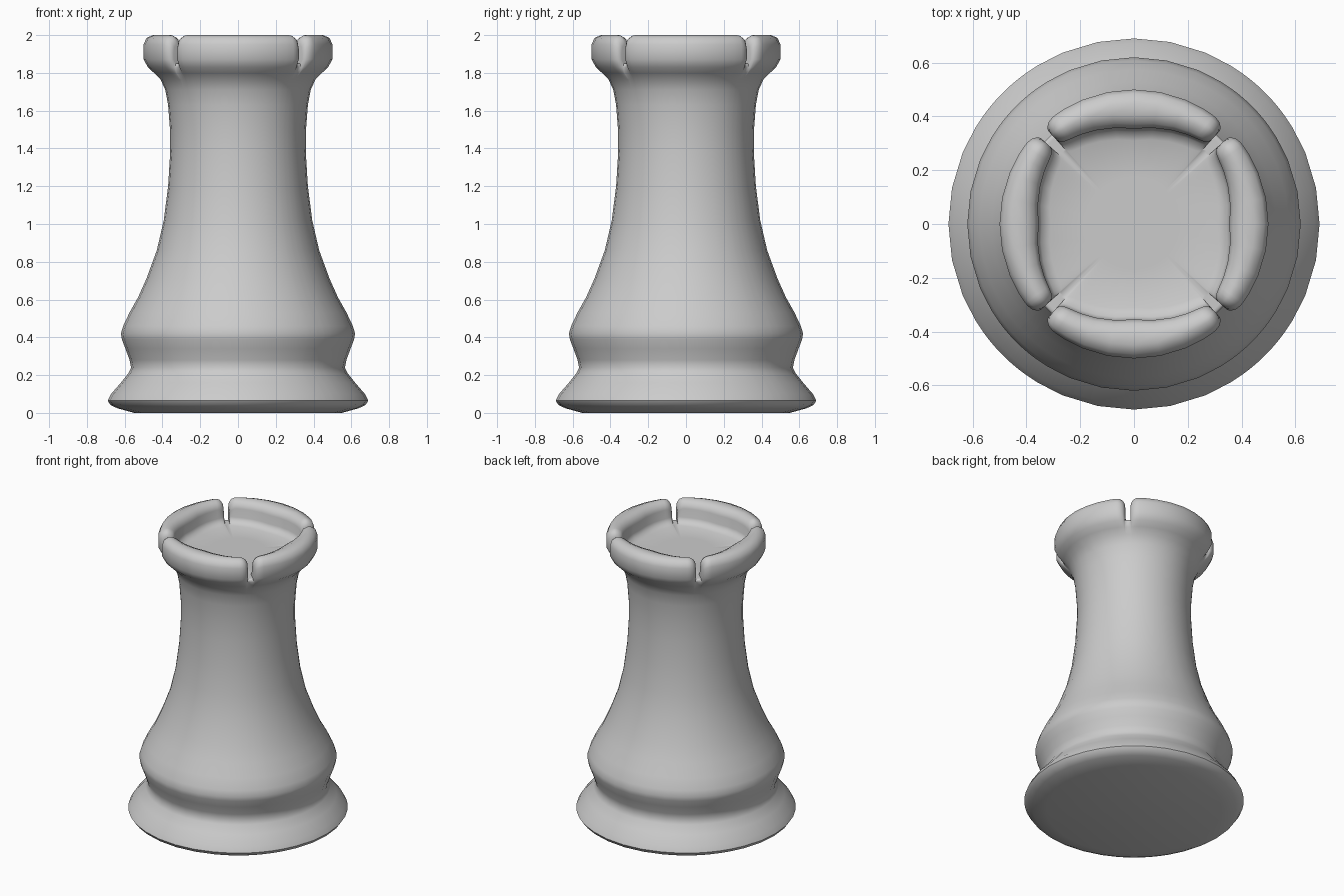
import bpy, bmesh
from math import sin, cos, radians, sqrt

if "Cube" in bpy.data.objects:
    bpy.data.objects.remove(bpy.data.objects["Cube"])

# Turned profile of base and shaft (radius, height)
BODY = [(0.55, 0.0), (0.64, 0.025), (0.675, 0.042), (0.69, 0.065), (0.672, 0.10), (0.62, 0.16),
        (0.58, 0.21), (0.566, 0.24), (0.574, 0.28), (0.596, 0.34), (0.615, 0.39),
        (0.62, 0.42), (0.608, 0.46), (0.575, 0.53), (0.53, 0.61), (0.485, 0.71),
        (0.43, 0.86), (0.393, 1.02), (0.37, 1.2), (0.359, 1.38), (0.36, 1.5),
        (0.37, 1.63), (0.385, 1.71), (0.41, 1.765)]
FLOOR = 1.85
SLOT = 2.3       # half-width of each diagonal slot, degrees
ROUND = 0.05     # rounding of battlement ends


def crown(t, high):
    """Crown cross-section at t degrees away from the slot centre."""
    d = min(0.45 * radians(max(t - SLOT, 0)), ROUND)
    e = ROUND - sqrt(max(ROUND ** 2 - (ROUND - d) ** 2, 0))
    f = min(t / 45, 1)
    o = 0.5 - 0.7 * e
    i = 0.355 + 0.05 * (1 - f) ** 1.2 + 0.3 * e
    zt = 2.0 - e
    w = min(0.05, (o - i) * 0.42)
    k = w * 0.3
    pts = [(0.445 - 0.1 * e, 1.80), (0.477 - 0.5 * e, 1.83), (o, 1.872), (o, zt - 0.05),
           (o - k, zt - 0.015), (o - w, zt), (i + w, zt), (i + k, zt - 0.015),
           (i, zt - 0.05), (i, 1.89), (i - 0.012, 1.866), (i - 0.045, FLOOR)]
    if not high:
        n = len(pts)
        low = pts[:2]
        for j in range(2, n):
            s = (j - 2) / (n - 3)
            low.append((0.452 + (pts[-1][0] - 0.452) * s, FLOOR - 0.006 * (j == 2)))
        pts = low
    return pts + [(0.17, FLOOR)]


# Column angles for one half quarter, then mirrored and repeated four times
half = [(0, False), (SLOT, False), (SLOT, True), (2.6, True), (3.5, True), (5, True),
        (7, True), (9, True), (14, True), (22.5, True), (33.75, True), (45, True)]
columns = []
for q in range(4):
    base = 45 + 90 * q
    columns += [(base + t, t, h) for t, h in half]
    columns += [(base + 90 - t, t, h) for t, h in reversed(half[1:-1])]

# Rook-shaped tower: columns joined into one closed skin
bm = bmesh.new()
rings = []
for a, t, high in columns:
    c, s = cos(radians(a)), sin(radians(a))
    rings.append([bm.verts.new((r * c, r * s, z)) for r, z in BODY + crown(t, high)])
bottom = bm.verts.new((0, 0, 0))
top = bm.verts.new((0, 0, FLOOR))
for n, A in enumerate(rings):
    B = rings[(n + 1) % len(rings)]
    for j in range(len(A) - 1):
        bm.faces.new((A[j], B[j], B[j + 1], A[j + 1]))
    bm.faces.new((bottom, B[0], A[0]))
    bm.faces.new((top, A[-1], B[-1]))
bmesh.ops.remove_doubles(bm, verts=bm.verts, dist=0.0002)
bmesh.ops.recalc_face_normals(bm, faces=bm.faces)
mesh = bpy.data.meshes.new("castle_tower")
bm.to_mesh(mesh)
bm.free()
tower = bpy.data.objects.new("castle_tower", mesh)
bpy.context.collection.objects.link(tower)
bpy.context.view_layer.objects.active = tower
tower.select_set(True)
bpy.ops.object.shade_smooth_by_angle(angle=radians(60))
